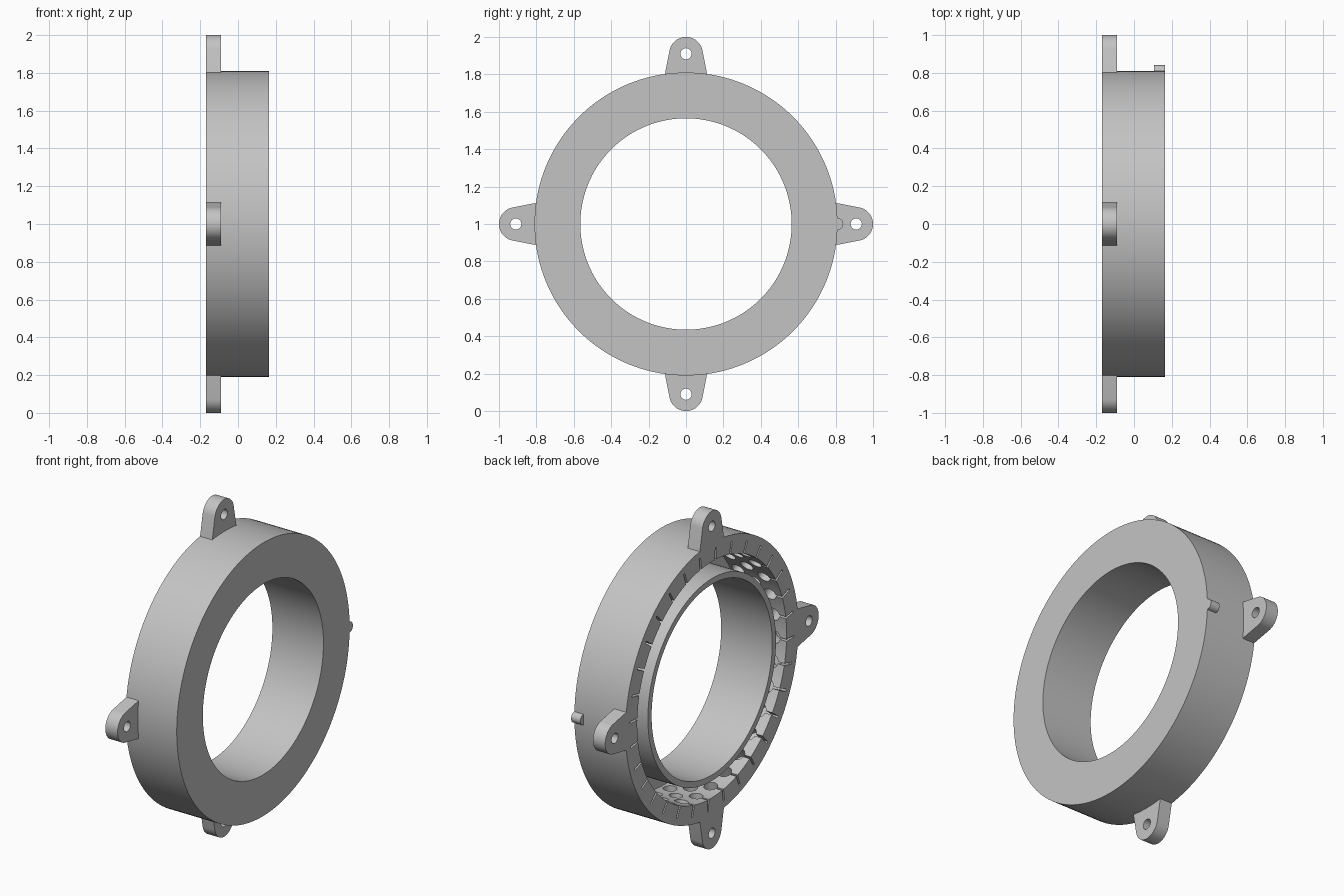
import bpy, bmesh, math
from mathutils import Matrix, Vector

if "Cube" in bpy.data.objects:
    bpy.data.objects.remove(bpy.data.objects["Cube"], do_unlink=True)

BACK, FRONT = -0.17, 0.165      # ring extent along its axis (x)
OUTER, INNER = 0.81, 0.565
CHANNEL_IN, CHANNEL_OUT, FLOOR = 0.60, 0.70, 0.135
COLUMNS = 32
CENTRE = Matrix.Translation((0, 0, 1))

grey = bpy.data.materials.new("light grey")
grey.use_nodes = True
grey.diffuse_color = (0.55, 0.55, 0.55, 1)
grey.node_tree.nodes["Principled BSDF"].inputs["Base Color"].default_value = (0.55, 0.55, 0.55, 1)


def make_object(name, bm):
    bmesh.ops.recalc_face_normals(bm, faces=bm.faces)
    mesh = bpy.data.meshes.new(name)
    bm.to_mesh(mesh)
    bm.free()
    mesh.materials.append(grey)
    obj = bpy.data.objects.new(name, mesh)
    bpy.context.collection.objects.link(obj)
    return obj


def activate(obj):
    bpy.ops.object.select_all(action='DESELECT')
    obj.select_set(True)
    bpy.context.view_layer.objects.active = obj


def boolean(obj, cutter, operation='DIFFERENCE'):
    mod = obj.modifiers.new("cut", 'BOOLEAN')
    mod.object, mod.operation, mod.solver = cutter, operation, 'EXACT'
    activate(obj)
    bpy.ops.object.modifier_apply(modifier=mod.name)
    bpy.data.objects.remove(cutter, do_unlink=True)


def smooth(obj):
    activate(obj)
    bpy.ops.object.shade_smooth_by_angle(angle=math.radians(30))


def around(angle):
    """Turn something built on the +z side of the axis around the ring."""
    return CENTRE @ Matrix.Rotation(angle, 4, 'X')


def cylinder(bm, radius, depth, matrix, sides=24):
    bmesh.ops.create_cone(bm, cap_ends=True, segments=sides, radius1=radius,
                          radius2=radius, depth=depth, matrix=matrix)


# Ring body: a profile with a channel open at the back, spun around x
def ring_body(segments=144):
    profile = [(BACK, CHANNEL_IN), (FLOOR, CHANNEL_IN), (FLOOR, CHANNEL_OUT),
               (BACK, CHANNEL_OUT), (BACK, OUTER), (FRONT, OUTER),
               (FRONT, INNER), (BACK, INNER)]
    bm = bmesh.new()
    loops = []
    for i in range(segments):
        turn = around(math.tau * i / segments)
        loops.append([bm.verts.new(turn @ Vector((x, 0, r))) for x, r in profile])
    for i, a in enumerate(loops):
        b = loops[(i + 1) % segments]
        for j in range(len(profile)):
            k = (j + 1) % len(profile)
            bm.faces.new((a[j], a[k], b[k], b[j]))
    return make_object("ring_body", bm)


# Staggered rows of blind round pockets in the channel's outer wall
def pocket_cutter():
    bm = bmesh.new()
    for row, x in enumerate((-0.09, -0.005, 0.08)):
        for i in range(COLUMNS):
            turn = around(math.tau * (i + 0.25 + 0.5 * (row % 2)) / COLUMNS)
            cylinder(bm, 0.038, 0.10, turn @ Matrix.Translation((x, 0, 0.72)), 16)
    return make_object("pocket_cutter", bm)


# Thin radial slits from the back rim down to the first row of pockets
def slit_cutter():
    bm = bmesh.new()
    for i in range(COLUMNS):
        turn = around(math.tau * (i + 0.25) / COLUMNS)
        place = Matrix.Translation((BACK + 0.03, 0, 0.72)) @ Matrix.Diagonal((0.10, 0.012, 0.10, 1))
        bmesh.ops.create_cube(bm, size=1, matrix=turn @ place)
    return make_object("slit_cutter", bm)


# Tapered mounting lug with a rounded tip and a screw hole
def lug(name, angle):
    tip, radius, thick, lean = 0.91, 0.09, 0.08, math.radians(12)
    outline = [(0.116, 0.785)]
    for i in range(25):
        a = lean + (math.pi - 2 * lean) * i / 24
        outline.append((radius * math.cos(a), tip + radius * math.sin(a)))
    outline.append((-0.116, 0.785))
    turn = around(angle)
    bm = bmesh.new()
    face = bm.faces.new([bm.verts.new(turn @ Vector((BACK, y, z))) for y, z in outline])
    grown = bmesh.ops.extrude_face_region(bm, geom=[face])
    bmesh.ops.translate(bm, vec=(thick, 0, 0),
                        verts=[v for v in grown["geom"] if isinstance(v, bmesh.types.BMVert)])
    obj = make_object(name, bm)
    drill = bmesh.new()
    cylinder(drill, 0.03, 0.3, turn @ Matrix.Translation((BACK, 0, tip))
             @ Matrix.Rotation(math.pi / 2, 4, 'Y'))
    boolean(obj, make_object("screw_drill", drill))
    smooth(obj)


body = ring_body()
boolean(body, pocket_cutter())
boolean(body, slit_cutter())
smooth(body)

for i, side in enumerate(("top", "front", "bottom", "back")):
    lug(side + "_lug", i * math.pi / 2)

# Small locating pin on the rim
pin = bmesh.new()
cylinder(pin, 0.031, 0.06, CENTRE @ Matrix.Translation((FRONT - 0.03, OUTER, 0))
         @ Matrix.Rotation(math.pi / 2, 4, 'Y'))
smooth(make_object("locating_pin", pin))
